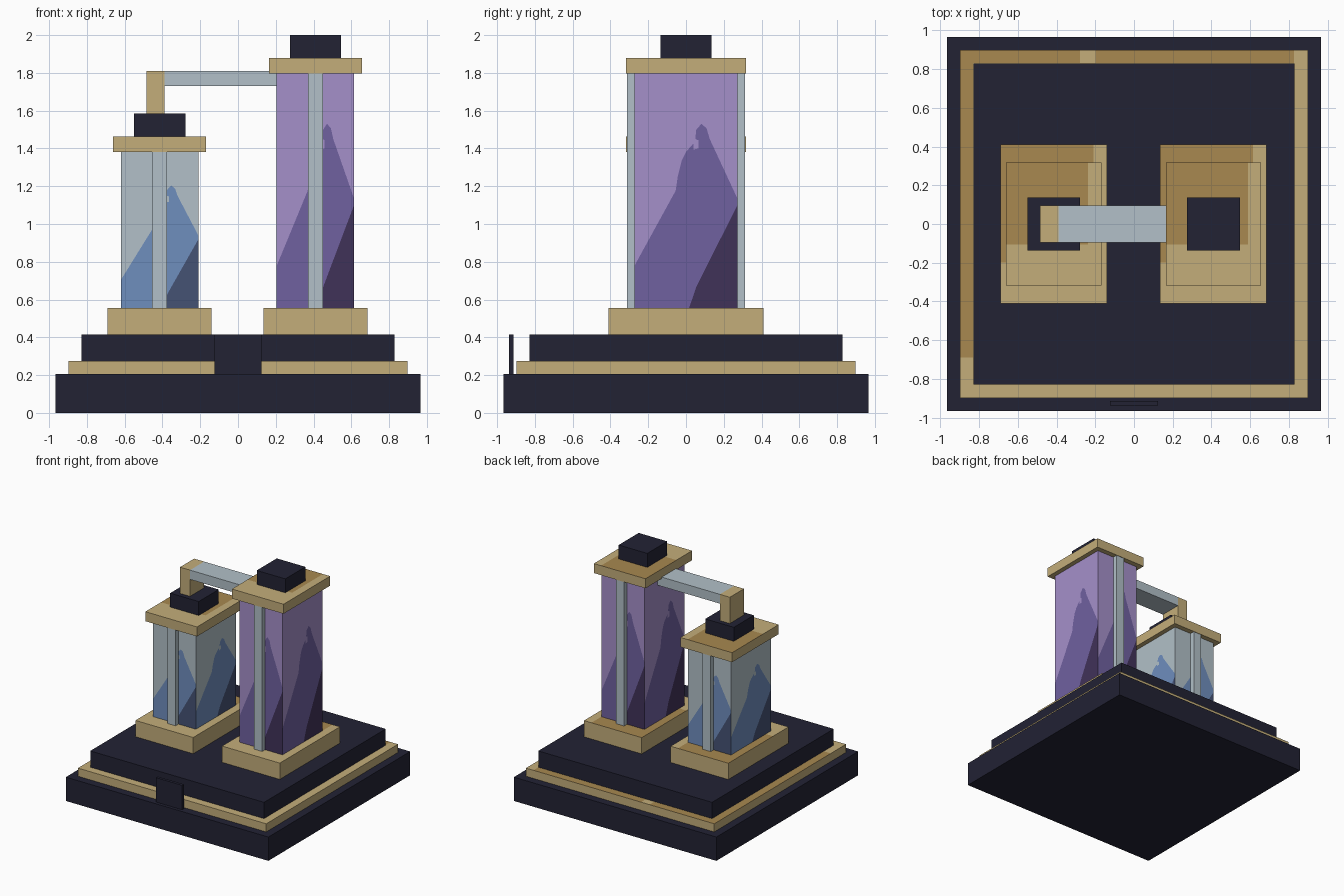
import bpy
import bmesh
from mathutils import Vector

cube = bpy.data.objects.get("Cube")
if cube:
    bpy.data.objects.remove(cube, do_unlink=True)


def material(name, hex_code):
    def linear(v):
        return v / 12.92 if v <= 0.04045 else ((v + 0.055) / 1.055) ** 2.4
    rgb = [linear(int(hex_code[i:i + 2], 16) / 255) for i in (0, 2, 4)]
    mat = bpy.data.materials.new(name)
    mat.use_nodes = True
    mat.diffuse_color = (*rgb, 1)
    node = next(n for n in mat.node_tree.nodes if n.type == "BSDF_PRINCIPLED")
    node.inputs["Base Color"].default_value = (*rgb, 1)
    return mat


navy = material("navy", "222234")
tan = material("tan", "C4AE7A")
bronze = material("bronze", "A88850")
silver = material("silver blue", "B2C0C8")
blue = material("mid blue", "6F8EBE")
slate = material("slate blue", "455274")
lilac = material("lilac", "A590CA")
violet = material("violet", "7061A0")
plum = material("plum", "403259")


def finish(name, bm, mats):
    mesh = bpy.data.meshes.new(name)
    bm.to_mesh(mesh)
    bm.free()
    for mat in mats:
        mesh.materials.append(mat)
    obj = bpy.data.objects.new(name, mesh)
    bpy.context.collection.objects.link(obj)
    return obj


def box(name, xs, ys, zs, mats, x_cuts=(), y_cuts=(), rule=None):
    """Box between limits; upward faces where rule(x, y) holds get the second material."""
    bm = bmesh.new()
    bmesh.ops.create_cube(bm, size=1)
    for v in bm.verts:
        v.co = Vector([lim[0] + (c + 0.5) * (lim[1] - lim[0])
                       for c, lim in zip(v.co, (xs, ys, zs))])
    for axis, cuts in ((0, x_cuts), (1, y_cuts)):
        for cut in cuts:
            co, no = Vector(), Vector()
            co[axis], no[axis] = cut, 1
            bmesh.ops.bisect_plane(bm, geom=bm.verts[:] + bm.edges[:] + bm.faces[:],
                                   plane_co=co, plane_no=no)
    bm.normal_update()
    if rule:
        for f in bm.faces:
            c = f.calc_center_median()
            if f.normal.z > 0.5 and rule(c.x, c.y):
                f.material_index = 1
    return finish(name, bm, mats)


def around(centre, half):
    return (centre - half, centre + half)


# Mountain outlines in panel fractions, left to right
RIDGE = [(0, .18), (.40, .50), (.42, .56), (.46, .63), (.5, .665), (.57, .70),
         (.575, .675), (.62, .68), (.62, .715), (.59, .72), (.60, .76),
         (.65, .785), (.70, .765), (.73, .72), (1, .465)]
SHADE = [(.53, 0), (.60, .09), (1, .44)]


def painted_column(name, cx, half_x, half_y, z0, z1, mats):
    """Square column whose four sides are cut into sky, mountain and shaded slope."""
    bm = bmesh.new()
    regions = [RIDGE + [(1, 1), (0, 1)],
               [(0, 0)] + SHADE + RIDGE[::-1],
               [(.53, 0), (1, 0)] + SHADE[:0:-1]]
    corners = [(-1, -1), (1, -1), (1, 1), (-1, 1)]
    pts = [Vector((cx + a * half_x, b * half_y, 0)) for a, b in corners]
    for i in range(4):
        p, q = pts[i], pts[(i + 1) % 4]
        for index, region in enumerate(regions):
            verts = []
            for u, v in region:
                co = p.lerp(q, u)
                co.z = z0 + v * (z1 - z0)
                verts.append(bm.verts.new(co))
            bm.faces.new(verts).material_index = index
    for z, order in ((z0, pts[::-1]), (z1, pts)):
        bm.faces.new([bm.verts.new((p.x, p.y, z)) for p in order])
    bmesh.ops.remove_doubles(bm, verts=bm.verts[:], dist=0.0001)
    return finish(name, bm, mats)


# Stepped base
box("base_slab", around(0, .965), around(0, .965), (0, .205), [navy])
box("base_trim", around(0, .897), around(0, .897), (.205, .275), [tan, bronze],
    (-.83, -.28, -.2, .826), (-.69, .83),
    lambda x, y: (x < -.83 and y > -.69)
    or (y > .83 and x < .826 and not -.28 < x < -.2))
box("upper_slab", around(0, .828), around(0, .828), (.275, .415), [navy])
box("front_plate", around(0, .125), (-.938, -.914), (.205, .415), [navy])


# Two towers
def tower(side, cx, top, paints):
    box(side + "_plinth", around(cx, .275), around(0, .41), (.415, .555),
        [tan, bronze], (cx + .205,), (-.2,),
        lambda x, y: x < cx + .205 and y > -.2)
    painted_column(side + "_column", cx, .205, .273, .555, top, paints)
    for face, sign in (("front", -1), ("back", 1)):
        ys = sorted((sign * .265, sign * .313))
        box(side + "_" + face + "_strip", around(cx, .039), ys, (.555, top), [silver])
    box(side + "_cap", around(cx, .246), around(0, .317), (top, top + .082),
        [tan, bronze], (cx + .178,), (-.105,),
        lambda x, y: x < cx + .178 and y > -.105)
    box(side + "_knob", around(cx, .136), around(0, .136),
        (top + .082, top + .202), [navy])


tower("right", -.415, 1.382, [silver, blue, slate])
tower("left", .41, 1.798, [lilac, violet, plum])

# Bridge joining the towers
box("bridge_post", (-.485, -.39), around(0, .096), (1.584, 1.81), [tan])
box("bridge_bar", (-.39, .23), around(0, .096), (1.73, 1.81), [silver])
